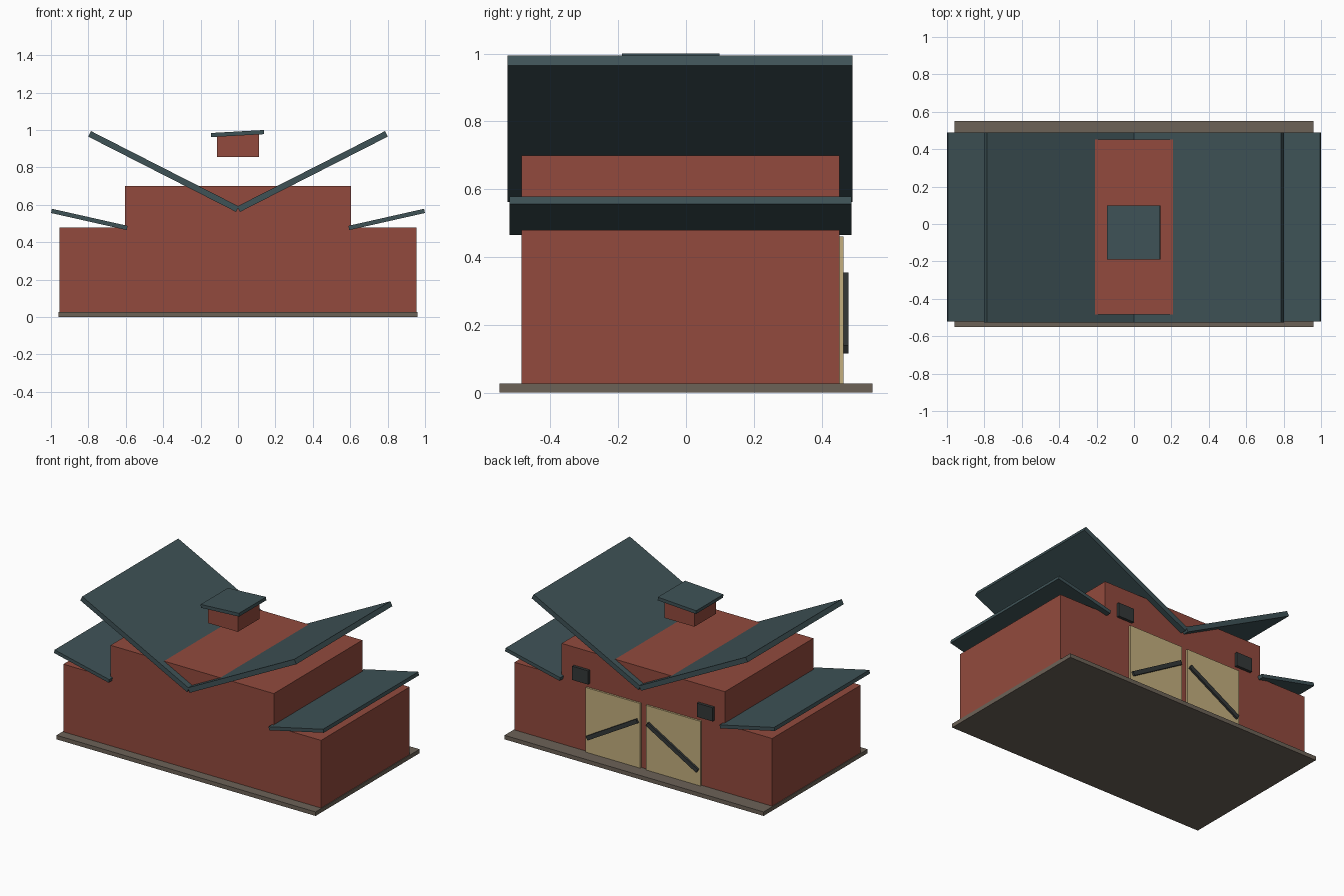
import bpy, bmesh
from math import radians
from mathutils import Matrix

if "Cube" in bpy.data.objects:
    bpy.data.objects.remove(bpy.data.objects["Cube"])


def material(name, srgb):
    m = bpy.data.materials.new(name)
    m.diffuse_color = [(c / 255 / 12.92 if c < 11 else ((c / 255 + 0.055) / 1.055) ** 2.4) for c in srgb] + [1]
    m.use_nodes = True
    m.node_tree.nodes["Principled BSDF"].inputs["Base Color"].default_value = m.diffuse_color
    return m


RED = material("red_boards", (146, 74, 61))
ROOF = material("slate_roof", (62, 82, 86))
STONE = material("stone", (108, 98, 87))
CREAM = material("cream_boards", (196, 175, 126))
DARK = material("dark_trim", (52, 56, 56))


def finish(name, bm, mat):
    bmesh.ops.recalc_face_normals(bm, faces=bm.faces)
    mesh = bpy.data.meshes.new(name)
    bm.to_mesh(mesh)
    bm.free()
    mesh.materials.append(mat)
    ob = bpy.data.objects.new(name, mesh)
    bpy.context.collection.objects.link(ob)
    return ob


def box(name, centre, size, mat, tilt=0):
    """Box of the given size, tilted about y (positive raises the +x end)."""
    bm = bmesh.new()
    bmesh.ops.create_cube(bm, size=1, matrix=Matrix.Diagonal((*size, 1)))
    ob = finish(name, bm, mat)
    ob.location = centre
    ob.rotation_euler.y = -radians(tilt)
    return ob


# Foundation slab
box("foundation", (0, 0, 0.0135), (1.92, 1.10, 0.027), STONE)

# Barn body: stepped profile with a raised centre, extruded along y
half = [(0.955, 0.025), (0.955, 0.48), (0.605, 0.48), (0.605, 0.70)]
profile = half + [(-x, z) for x, z in reversed(half)]
bm = bmesh.new()
face = bm.faces.new([bm.verts.new((x, -0.485, z)) for x, z in profile])
ext = bmesh.ops.extrude_face_region(bm, geom=[face])
bmesh.ops.translate(bm, vec=(0, 0.937, 0),
                    verts=[v for v in ext["geom"] if isinstance(v, bmesh.types.BMVert)])
finish("barn_body", bm, RED)

# Upper roof slabs rising outward in a V, and lower roof slabs on the wings
for side, s in (("left", -1), ("right", 1)):
    box(f"upper_roof_{side}", (s * 0.398, -0.018, 0.778), (0.887, 1.017, 0.033), ROOF, s * 27)
    box(f"lower_roof_{side}", (s * 0.795, -0.016, 0.522), (0.415, 1.008, 0.023), ROOF, s * 12.7)

# Cupola and its slightly tilted cap
box("cupola", (0, -0.045, 0.916), (0.222, 0.23, 0.118), RED)
box("cupola_roof", (-0.002, -0.045, 0.981), (0.284, 0.288, 0.022), ROOF, 3.2)

# Rear doors with diagonal braces, and a small window above each
for side, s in (("left", -1), ("right", 1)):
    cx = s * 0.223 - 0.007
    box(f"door_{side}", (cx, 0.456, 0.243), (0.405, 0.018, 0.434), CREAM)
    box(f"door_brace_{side}", (cx, 0.471, 0.235), (0.43, 0.016, 0.028), DARK, -s * 30)
    box(f"window_{side}", (s * 0.462 - 0.007, 0.460, 0.533), (0.118, 0.022, 0.092), DARK)
